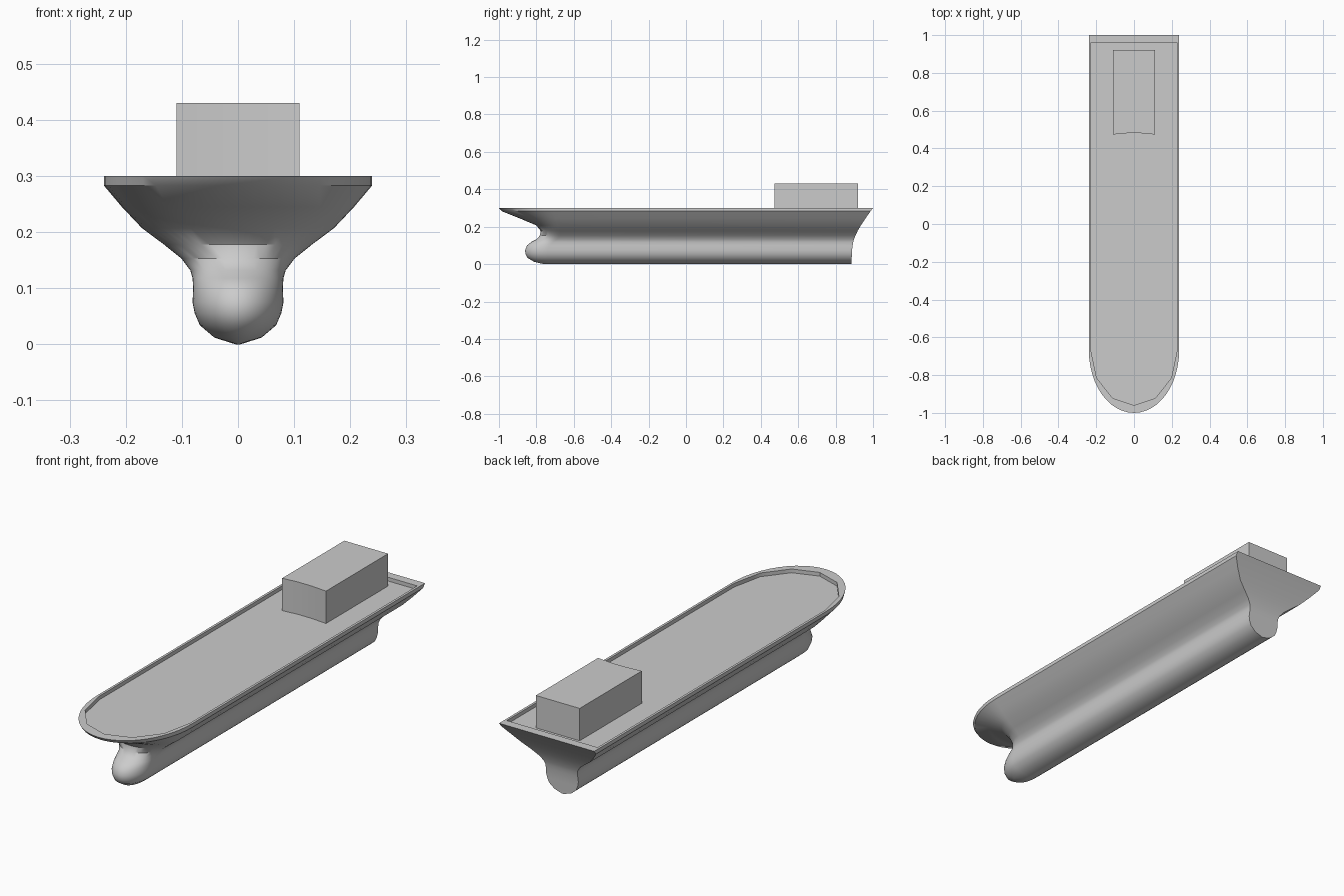
import bpy, bmesh, math

if "Cube" in bpy.data.objects:
    bpy.data.objects.remove(bpy.data.objects["Cube"])

N = 12  # nose segments per side


def ring(bm, z, w, bow, stern, shoulder, facet=1):
    """Closed deck-shaped outline: straight sides, elliptical bow, flat stern."""
    nose = []
    for i in range(N + 1):
        lo = i // facet * facet
        hi, f = min(lo + facet, N), (i - lo) / facet
        p = [(w * math.cos(a), shoulder + (bow - shoulder) * math.sin(a))
             for a in (lo * math.pi / 2 / N, hi * math.pi / 2 / N)]
        nose.append([p[0][k] * (1 - f) + p[1][k] * f for k in (0, 1)])
    nose[-1][0] = 0
    half = [(w, stern)] + [tuple(q) for q in nose]
    pts = half + [(-x, y) for x, y in reversed(half[:-1])]
    return [bm.verts.new((x, y, z)) for x, y in pts]


def bridge(bm, a, b):
    for i in range(len(a)):
        j = (i + 1) % len(a)
        bm.faces.new((a[i], a[j], b[j], b[i]))


def finish(bm, name, angle=None):
    bmesh.ops.recalc_face_normals(bm, faces=bm.faces)
    me = bpy.data.meshes.new(name)
    bm.to_mesh(me)
    bm.free()
    ob = bpy.data.objects.new(name, me)
    bpy.context.collection.objects.link(ob)
    if angle:
        bpy.context.view_layer.objects.active = ob
        ob.select_set(True)
        bpy.ops.object.shade_smooth_by_angle(angle=math.radians(angle))
        ob.select_set(False)
    return ob


# Hull waterlines: z, half width, bow y, stern y, shoulder y
levels = [
    (0.000, 0.004, -0.760, 0.885, -0.72),
    (0.012, 0.042, -0.812, 0.885, -0.73),
    (0.034, 0.068, -0.848, 0.886, -0.74),
    (0.055, 0.077, -0.859, 0.887, -0.74),
    (0.075, 0.081, -0.860, 0.888, -0.74),
    (0.100, 0.080, -0.850, 0.891, -0.73),
    (0.118, 0.081, -0.828, 0.894, -0.71),
    (0.132, 0.085, -0.800, 0.898, -0.69),
    (0.153, 0.101, -0.781, 0.906, -0.67),
    (0.178, 0.132, -0.777, 0.918, -0.67),
    (0.207, 0.171, -0.800, 0.935, -0.67),
    (0.245, 0.207, -0.890, 0.960, -0.67),
    (0.283, 0.239, -0.985, 0.987, -0.67),
    (0.300, 0.239, -1.000, 1.000, -0.67),
]
bm = bmesh.new()
rings = [ring(bm, *lv) for lv in levels]

# Bulwark rim and sunken deck with a coarser faceted bow
rings.append(ring(bm, 0.300, 0.228, -0.960, 0.960, -0.67, 4))
rings.append(ring(bm, 0.283, 0.228, -0.960, 0.960, -0.67, 4))
for a, b in zip(rings, rings[1:]):
    bridge(bm, a, b)
bm.faces.new(rings[0])
bm.faces.new(rings[-1])
finish(bm, "hull", 35)

# Deckhouse block with a slightly hollow front
bm = bmesh.new()
plan = [(-0.11, 0.92), (-0.11, 0.474), (-0.035, 0.481), (0.035, 0.481),
        (0.11, 0.474), (0.11, 0.92)]
low, high = [[bm.verts.new((x, y, z)) for x, y in plan] for z in (0.283, 0.43)]
bridge(bm, low, high)
bm.faces.new(low)
bm.faces.new(high)
finish(bm, "deckhouse", 30)
